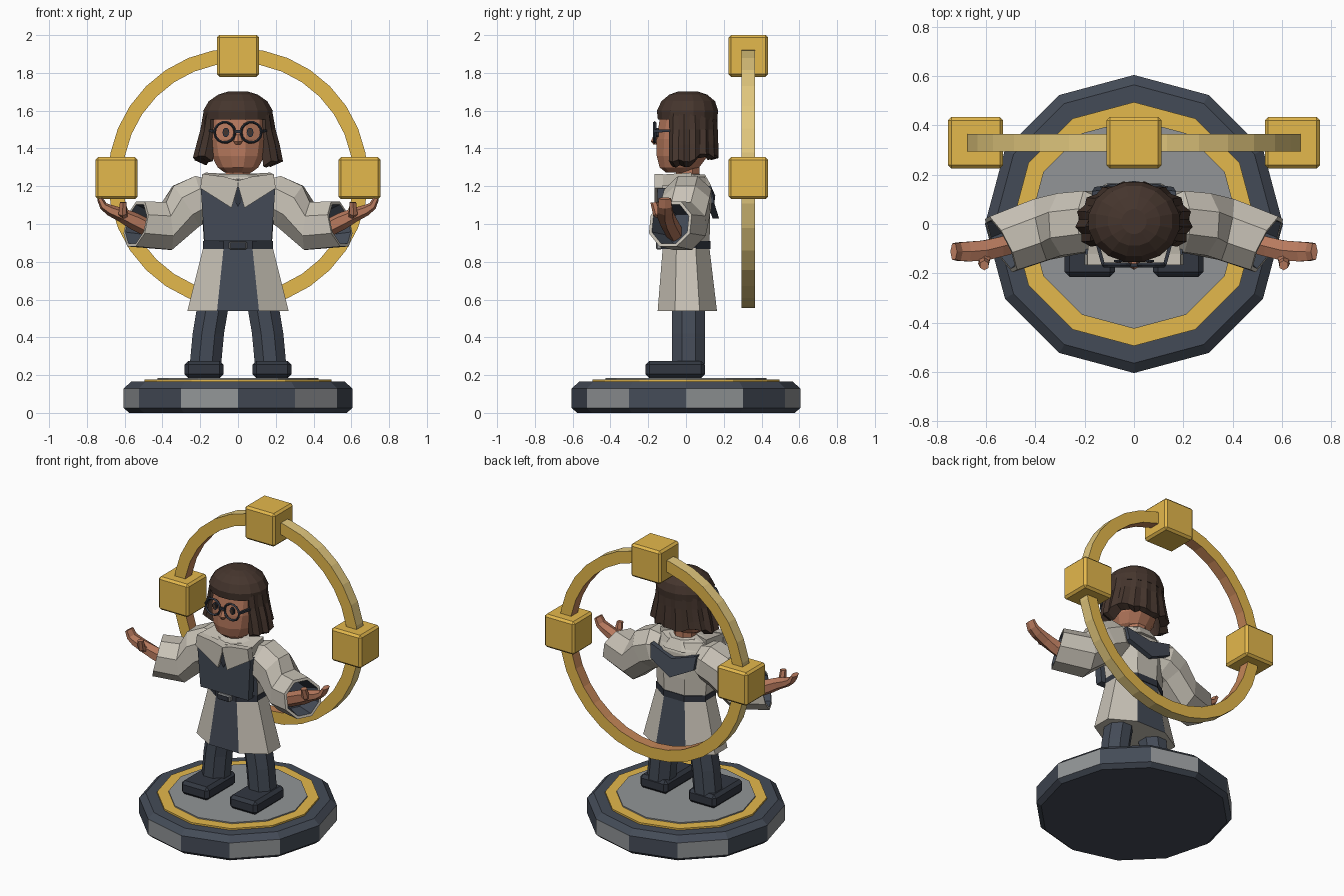
import bpy, bmesh, math, random
from mathutils import Vector, Matrix

if "Cube" in bpy.data.objects:
    bpy.data.objects.remove(bpy.data.objects["Cube"])

random.seed(4)


def material(name, r, g, b):
    m = bpy.data.materials.new(name)
    lin = [((c / 255 + 0.055) / 1.055) ** 2.4 for c in (r, g, b)]
    m.diffuse_color = (*lin, 1)
    m.use_nodes = True
    m.node_tree.nodes["Principled BSDF"].inputs["Base Color"].default_value = m.diffuse_color
    return m


SLATE = material("slate", 68, 75, 87)
DARK = material("dark_slate", 50, 55, 65)
GREY = material("stone_grey", 146, 149, 151)
GOLD = material("gold", 228, 184, 76)
PALE_GOLD = material("pale_gold", 226, 200, 126)
COPPER = material("copper", 196, 134, 88)
CLOTH = material("pale_cloth", 200, 194, 182)
SKIN = material("skin", 184, 122, 94)
HAIR = material("dark_hair", 69, 53, 45)


def finish(name, bm, *mats):
    bmesh.ops.recalc_face_normals(bm, faces=bm.faces)
    me = bpy.data.meshes.new(name)
    bm.to_mesh(me)
    bm.free()
    for m in mats:
        me.materials.append(m)
    ob = bpy.data.objects.new(name, me)
    bpy.context.collection.objects.link(ob)
    return ob


def loft(name, rings, mats, rule=None, caps=True, closed=False):
    """Skin a list of equal-length point rings; rule picks a material per face."""
    bm = bmesh.new()
    vs = [[bm.verts.new(p) for p in r] for r in rings]
    n = len(vs[0])
    pairs = list(zip(vs, vs[1:])) + ([(vs[-1], vs[0])] if closed else [])
    for a, b in pairs:
        for i in range(n):
            j = (i + 1) % n
            bm.faces.new((a[i], a[j], b[j], b[i]))
    if caps and not closed:
        bm.faces.new(vs[0])
        bm.faces.new(vs[-1])
    bmesh.ops.recalc_face_normals(bm, faces=bm.faces)
    bm.normal_update()
    bm.faces.index_update()
    if rule:
        for f in bm.faces:
            f.material_index = rule(f)
    return finish(name, bm, *mats)


def oval(z, rx, ry, n=8, cy=0.0, cx=0.0, flat=True):
    """Horizontal ring; flat puts a side (not a corner) toward the front."""
    k = 1 / math.cos(math.pi / n) if flat else 1
    off = math.pi / n if flat else 0
    return [Vector((cx + rx * k * math.cos(off + 2 * math.pi * i / n),
                    cy + ry * k * math.sin(off + 2 * math.pi * i / n), z)) for i in range(n)]


def ring_at(c, d, r, n=8, r2=None):
    """Ring around c facing direction d."""
    d = Vector(d).normalized()
    u = Vector((0, 0, 1)).cross(d).normalized()
    w = d.cross(u)
    r2 = r2 or r
    return [Vector(c) + u * r * math.cos(math.pi / n + 2 * math.pi * i / n)
            + w * r2 * math.sin(math.pi / n + 2 * math.pi * i / n) for i in range(n)]


def bar(name, a, b, w, h, mat, n=4):
    d = Vector(b) - Vector(a)
    return loft(name, [ring_at(p, d, w, n, h) for p in (a, b)], [mat])


def box(name, c, size, mat, bevel=0.0):
    bm = bmesh.new()
    bmesh.ops.create_cube(bm, size=1, matrix=Matrix.Translation(c) @ Matrix.Diagonal((*size, 1)))
    if bevel:
        bmesh.ops.bevel(bm, geom=bm.edges[:], offset=bevel, segments=1, affect='EDGES')
    return finish(name, bm, mat)


def plate(name, pts, thick, mat):
    """Panel with thickness along y."""
    return loft(name, [[Vector(p) for p in pts], [Vector(p) + Vector((0, thick, 0)) for p in pts]], [mat])


# Twelve-sided plinth with alternating side panels
def panel(f):
    c = f.calc_center_median()
    if abs(f.normal.z) > 0.1:
        return 0
    return 1 if math.floor(math.degrees(math.atan2(c.y, c.x)) / 30) % 2 == 0 else 0


loft("plinth", [oval(z, r, r, 12, flat=False) for z, r in
                ((0, .575), (.025, .605), (.13, .605), (.165, .565))], [SLATE, GREY], panel)
loft("plinth_gold_band", [oval(z, .495, .495, 12, flat=False) for z in (.15, .176)], [GOLD])
loft("plinth_floor", [oval(z, .425, .425, 12, flat=False) for z in (.16, .184)], [GREY])

# Large upright hoop (pale outside, copper inside) with three bevelled cubes
hoop = []
for i in range(32):
    a = 2 * math.pi * i / 32
    hoop.append([Vector((r * math.cos(a), y, 1.243 + r * math.sin(a)))
                 for r, y in ((.688, .294), (.688, .366), (.610, .366), (.610, .294))])
loft("hoop", hoop, [GOLD, PALE_GOLD, COPPER], lambda f: (1, 0, 2, 0)[f.index % 4], closed=True)
for name, x, z in (("top_cube", 0, 1.89), ("left_cube", -.643, 1.243), ("right_cube", .643, 1.243)):
    box(name, (x, .33, z), (.224, .21, .222), GOLD, .014)

# Legs and shoes
for s, side in ((-1, "left"), (1, "right")):
    box(side + "_shoe", (s * .18, -.057, .23), (.205, .315, .09), DARK, .02)
    loft(side + "_leg", [oval(z, .083, .087, 8, .014, s * x) for z, x in
                         ((.26, .172), (.42, .157), (.7, .11))], [SLATE])

# Coat skirt with a dark panel front and back
loft("coat_skirt", [oval(.54, .268, .157, 8, .007), oval(.89, .18, .122, 8)], [CLOTH, SLATE],
     lambda f: 1 if abs(f.calc_center_median().x) < .03 and abs(f.normal.z) < .9 else 0)
loft("belt", [oval(z, .184, .13, 8) for z in (.868, .91)], [DARK])
box("buckle", (0, -.142, .886), (.094, .03, .042), GREY, .006)
box("buckle_center", (0, -.156, .886), (.078, .008, .03), DARK)

# Torso: dark vest in front, pale coat behind
loft("torso", [oval(.9, .18, .125), oval(1.02, .188, .135, cy=-.008), oval(1.18, .202, .135, cy=-.012),
               oval(1.25, .15, .1), oval(1.265, .08, .07)], [CLOTH, SLATE],
     lambda f: 1 if f.normal.y < -.25 and f.calc_center_median().z < 1.19 else 0)
plate("vest_front", [(-.178, -.145, .91), (.178, -.145, .91), (.197, -.152, 1.19), (-.197, -.152, 1.19)],
      .05, SLATE)

# Collar wings, tie and hanging hood
for s, side in ((-1, "left"), (1, "right")):
    plate(side + "_collar", [(s * .004, -.167, 1.19), (s * .034, -.167, 1.085), (s * .2, -.167, 1.19),
                             (s * .188, -.167, 1.265), (s * .07, -.167, 1.25), (0, -.167, 1.23)],
          .045, CLOTH)
    # Slope joining the collar to the neck
    loft(side + "_collar_top", [[Vector((s * x, y, z)) for x, y, z in r] for r in (
        ((0, -.125, 1.232), (.19, -.125, 1.262), (.19, -.125, 1.2), (0, -.125, 1.2)),
        ((0, -.045, 1.262), (.17, .03, 1.272), (.17, .03, 1.2), (0, -.045, 1.2)))], [CLOTH])
plate("tie", [(0, -.158, 1.09), (.022, -.158, 1.13), (0, -.158, 1.2), (-.022, -.158, 1.13)], .02, DARK)
loft("collar_back", [oval(1.2, .15, .115, cy=.02), oval(1.262, .09, .085, cy=.015)], [CLOTH])
plate("hood", [(-.17, .098, 1.2), (-.16, .115, 1.11), (0, .14, 1.03), (.16, .115, 1.11),
               (.17, .098, 1.2), (0, .12, 1.15)], .035, SLATE)

# Sleeves with open cuffs, and hands
for s, side in ((-1, "left"), (1, "right")):
    def P(x, y, z):
        return Vector((s * x, y, z))
    cuff = P(.87, -.45, .22).normalized()
    end = P(.54, -.083, 1.0)
    loft(side + "_sleeve", [
        ring_at(P(.13, .01, 1.14), P(1, 0, -.2), .105),
        ring_at(P(.19, .01, 1.135), P(1, 0, -.3), .135),
        ring_at(P(.275, 0, 1.095), P(.85, -.05, -.55), .137),
        ring_at(P(.375, -.022, .99), P(.95, -.2, -.12), .138),
        ring_at(end, cuff, .132),
        ring_at(end, cuff, .114),
        ring_at(end - cuff * .12, cuff, .085)], [CLOTH, SLATE],
        lambda f: 1 if f.index >= 40 and f.index != 48 else 0)
    loft(side + "_hand", [
        ring_at(P(.42, -.06, .95), P(.8, -.2, .4), .047, 6),
        ring_at(P(.55, -.095, 1.015), P(.8, -.2, .4), .046, 6),
        ring_at(P(.61, -.108, 1.045), P(.85, -.1, .4), .047, 6, .038),
        ring_at(P(.675, -.112, 1.072), P(.85, 0, .45), .046, 6, .03),
        ring_at(P(.712, -.112, 1.095), P(.6, 0, .7), .043, 6, .022),
        ring_at(P(.732, -.112, 1.135), P(.4, 0, .9), .038, 6, .015)], [SKIN])
    loft(side + "_thumb", [
        ring_at(P(.6, -.11, 1.035), P(.1, -.8, .4), .026, 6),
        ring_at(P(.61, -.155, 1.06), P(.1, -.6, .7), .025, 6),
        ring_at(P(.608, -.168, 1.115), P(0, -.1, 1), .02, 6)], [SKIN])

# Neck and head
loft("neck", [oval(z, .066, .062, 8, .01) for z in (1.22, 1.34)], [SKIN])
loft("head", [oval(z, rx, ry, 12, cy) for z, rx, ry, cy in (
    (1.272, .07, .06, -.045), (1.3, .108, .105, -.035), (1.36, .14, .135, -.02),
    (1.45, .156, .145, -.01), (1.55, .155, .14, 0), (1.64, .11, .1, 0))], [SKIN])
loft("nose", [oval(z, r, r, 6, -.158) for z, r in ((1.42, .012), (1.437, .024), (1.475, .01))], [SKIN])

# Eyes and round glasses
for s, side in ((-1, "left"), (1, "right")):
    c = Vector((s * .07, -.166, 1.485))
    rim = []
    for i in range(14):
        a = 2 * math.pi * i / 14
        d = Vector((math.cos(a), 0, math.sin(a)))
        rim.append([c + d * r + Vector((0, y, 0)) for r, y in
                    ((.061, 0), (.054, -.01), (.047, 0), (.054, .01))])
    loft(side + "_glasses_rim", rim, [DARK], closed=True)
    for part, rx, rz, y, m in (("eye", .018, .025, -.155, DARK), ("iris", .011, .016, -.160, HAIR)):
        plate(side + "_" + part, [(s * .064 + rx * math.cos(i * math.pi / 5), y,
                                   1.485 + rz * math.sin(i * math.pi / 5)) for i in range(10)], .009, m)
    bar(side + "_glasses_arm", (s * .125, -.165, 1.492), (s * .165, -.02, 1.495), .01, .01, DARK)
bar("glasses_bridge", (-.022, -.168, 1.49), (.022, -.168, 1.49), .01, .01, DARK)

# Hair: rounded crown plus a bob of alternating locks
loft("hair_crown", [oval(z, rx, ry, 16, cy) for z, rx, ry, cy in (
    (1.553, .182, .157, .008), (1.6, .184, .162, .008), (1.65, .155, .142, .012),
    (1.685, .105, .1, .012), (1.702, .05, .05, .01))], [HAIR])
bob = []
for i in range(25):
    a = math.radians(-90 + 52 + 256 * i / 24)
    k = 1.0 if i % 2 else .93
    drop = random.uniform(-.02, .02)
    back = max(0, math.sin(a))
    bob.append([Vector((rx * q * math.cos(a), .006 + ry * q * math.sin(a), z)) for rx, ry, z, q in (
        (.165, .14, 1.6, 1), (.182, .158, 1.6, 1), (.2, .165, 1.5, k), (.222, .168, 1.42, k),
        (.24, .17, 1.345 + .02 * back + drop, k), (.17, .13, 1.315 + .04 * back + drop, 1),
        (.15, .125, 1.45, 1))])
loft("hair_bob", bob, [HAIR])
